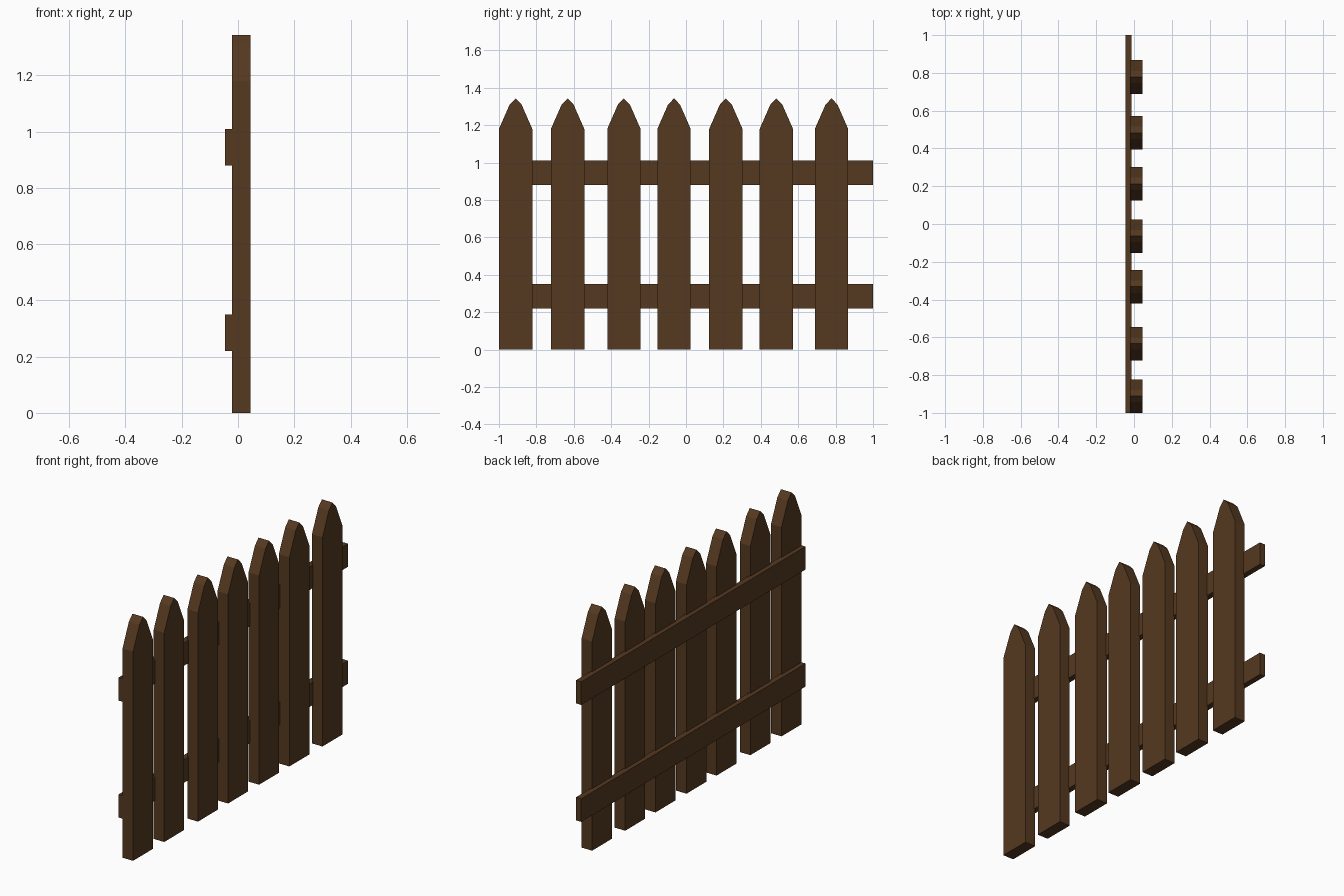
import bpy
import bmesh

if "Cube" in bpy.data.objects:
    bpy.data.objects.remove(bpy.data.objects["Cube"])

wood = bpy.data.materials.new("brown_wood")
wood.diffuse_color = (0.09, 0.04, 0.014, 1)
wood.use_nodes = True
wood.node_tree.nodes["Principled BSDF"].inputs["Base Color"].default_value = wood.diffuse_color


def extrude_profile(name, profile, x0, x1):
    """Solid from a (y, z) outline extruded along x."""
    bm = bmesh.new()
    face = bm.faces.new([bm.verts.new((x0, y, z)) for y, z in profile])
    ext = bmesh.ops.extrude_face_region(bm, geom=[face])
    verts = [g for g in ext["geom"] if isinstance(g, bmesh.types.BMVert)]
    bmesh.ops.translate(bm, verts=verts, vec=(x1 - x0, 0, 0))
    bmesh.ops.recalc_face_normals(bm, faces=bm.faces[:])
    mesh = bpy.data.meshes.new(name)
    bm.to_mesh(mesh)
    bm.free()
    mesh.materials.append(wood)
    obj = bpy.data.objects.new(name, mesh)
    bpy.context.collection.objects.link(obj)
    return obj


# Pointed pickets, unevenly spaced along y
half = [(0.089, 0), (0.089, 1.18), (0.032, 1.31)]
outline = half + [(0, 1.343)] + [(-y, z) for y, z in reversed(half)]
centres = [-0.911, -0.633, -0.332, -0.064, 0.213, 0.483, 0.778]
for i, c in enumerate(centres, 1):
    picket = extrude_profile(f"picket_{i}", outline, -0.021, 0.045)
    picket.location.y = c

# Horizontal rails behind the pickets
for name, z0 in (("lower_rail", 0.22), ("upper_rail", 0.88)):
    z1 = z0 + 0.13
    extrude_profile(name, [(-1, z0), (1, z0), (1, z1), (-1, z1)], -0.046, -0.013)
